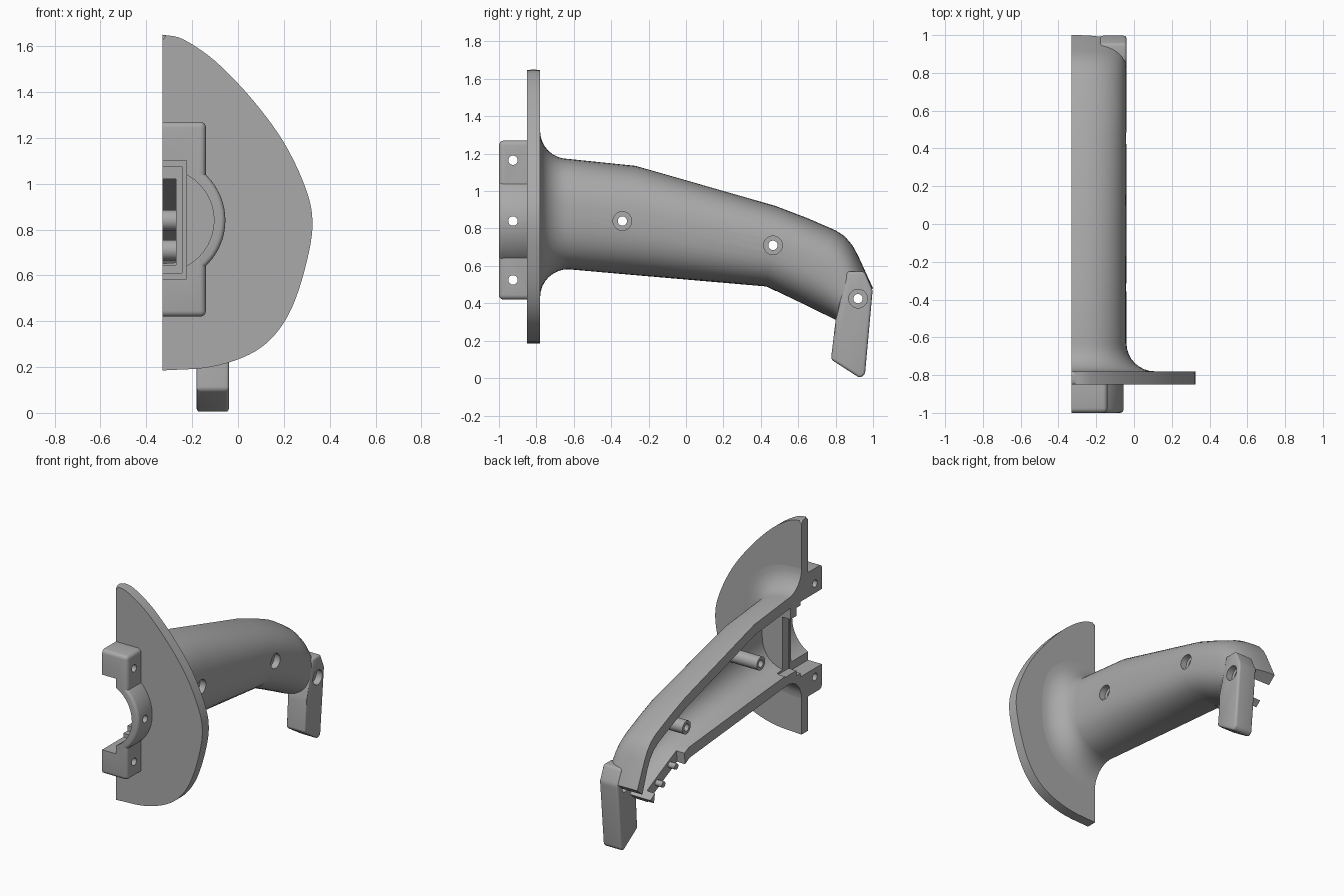
import bpy, bmesh, math
from mathutils import Vector, Matrix

if "Cube" in bpy.data.objects:
    bpy.data.objects.remove(bpy.data.objects["Cube"])

SPLIT = -0.33      # plane where the two handle halves meet
AXIS_Z = 0.84      # height of the bore axis

grey = bpy.data.materials.new("plain grey")
grey.use_nodes = True
grey.diffuse_color = (0.4, 0.4, 0.4, 1)
grey.node_tree.nodes["Principled BSDF"].inputs["Base Color"].default_value = (0.4, 0.4, 0.4, 1)


def finish(name, bm):
    bmesh.ops.recalc_face_normals(bm, faces=bm.faces)
    mesh = bpy.data.meshes.new(name)
    bm.to_mesh(mesh)
    bm.free()
    mesh.materials.append(grey)
    ob = bpy.data.objects.new(name, mesh)
    bpy.context.collection.objects.link(ob)
    return ob


def bevel(bm, edges, size, segments=4):
    bmesh.ops.bevel(bm, geom=edges, offset=size, segments=segments,
                    profile=0.5, affect='EDGES', clamp_overlap=True)


def box(name, x, y, z, round_size=0):
    bm = bmesh.new()
    bmesh.ops.create_cube(bm, size=1)
    for v in bm.verts:
        for i, (lo, hi) in enumerate((x, y, z)):
            v.co[i] = lo if v.co[i] < 0 else hi
    if round_size:
        bevel(bm, bm.edges[:], round_size)
    return finish(name, bm)


def cylinder(name, axis, center, start, end, radius, sides=32, round_size=0):
    # axis is 'X' or 'Y'; center gives the two other coordinates
    bm = bmesh.new()
    mid = (start + end) / 2
    if axis == 'X':
        place = Matrix.Translation((mid, *center)) @ Matrix.Rotation(math.pi / 2, 4, 'Y')
    else:
        place = Matrix.Translation((center[0], mid, center[1])) @ Matrix.Rotation(math.pi / 2, 4, 'X')
    bmesh.ops.create_cone(bm, cap_ends=True, segments=sides, radius1=radius,
                          radius2=radius, depth=end - start, matrix=place)
    if round_size:
        bevel(bm, [e for e in bm.edges if any(len(f.verts) > 4 for f in e.link_faces)], round_size)
    return finish(name, bm)


def prism(name, points, axis, lo, hi, round_size=0, caps_only=False):
    # points are (y, z) for axis X and (x, z) for axis Y
    bm = bmesh.new()
    make = (lambda p, d: (d, p[0], p[1])) if axis == 'X' else (lambda p, d: (p[0], d, p[1]))
    rings = [[bm.verts.new(make(p, d)) for p in points] for d in (lo, hi)]
    caps = [bm.faces.new(r) for r in rings]
    n = len(points)
    for i in range(n):
        j = (i + 1) % n
        bm.faces.new((rings[0][i], rings[0][j], rings[1][j], rings[1][i]))
    if round_size:
        edges = {e for f in caps for e in f.edges} if caps_only else bm.edges
        bevel(bm, list(edges), round_size)
    return finish(name, bm)


def loft(name, sections, shrink=0.0, steps=28):
    # each section: top (y, z), bottom (y, z), width; rounded half oval
    bm = bmesh.new()
    rings = []
    for top, bottom, width in sections:
        top, bottom = Vector(top), Vector(bottom)
        mid, half = (top + bottom) / 2, (top - bottom) / 2
        half = half * (1 - shrink / half.length)
        pts = [(SPLIT - 0.1, 1)]
        for k in range(steps + 1):
            a = math.pi / 2 - math.pi * k / steps
            s = math.copysign(abs(math.sin(a)) ** 0.8, math.sin(a))
            pts.append((SPLIT + (width - shrink) * max(math.cos(a), 0) ** 0.8, s))
        pts.append((SPLIT - 0.1, -1))
        rings.append([bm.verts.new((x, *(mid + half * s))) for x, s in pts])
    for a, b in zip(rings, rings[1:]):
        for i in range(len(a)):
            j = (i + 1) % len(a)
            bm.faces.new((a[i], a[j], b[j], b[i]))
    bm.faces.new(rings[0])
    bm.faces.new(rings[-1])
    return finish(name, bm)


def smooth_path(points, steps=5):
    # Catmull-Rom curve through the points
    p = [Vector(q) for q in points]
    p = [2 * p[0] - p[1]] + p + [2 * p[-1] - p[-2]]
    out = []
    for a, b, c, d in zip(p, p[1:], p[2:], p[3:]):
        for k in range(steps):
            t = k / steps
            out.append(0.5 * (2 * b + (c - a) * t + (2 * a - 5 * b + 4 * c - d) * t * t
                              + (3 * b - a - 3 * c + d) * t ** 3))
    return out + [p[-2]]


# Hollow grip: flared root, long tapering body, bent tail
WIDTH = 0.29
FLARE = 0.15
root = [((-0.8, 1.325), (-0.8, 0.43), WIDTH + FLARE)]
for k in range(9):
    a = math.pi / 2 * k / 8
    y, grow = -0.63 - FLARE * math.cos(a), FLARE * (1 - math.sin(a))
    root.append(((y, 1.172 + grow), (y, 0.582 - grow), WIDTH + grow))
body = [((t), (b), WIDTH) for t, b in (
    ((-0.27, 1.135), (-0.3, 0.553)), ((0.48, 0.92), (0.43, 0.49)),
    ((0.65, 0.855), (0.53, 0.441)), ((0.8, 0.79), (0.62, 0.398)),
    ((0.85, 0.757), (0.68, 0.368)), ((0.89, 0.71), (0.73, 0.344)),
    ((0.92, 0.655), (0.765, 0.327)), ((1.0, 0.48), (0.8, 0.31)))]
shell = loft("grip_shell", root + body)
inner = [((-0.66, 1.172), (-0.66, 0.582), WIDTH)] + body + [((1.06, 0.34), (0.83, 0.16), WIDTH)]
cavity = loft("cavity_cutter", inner, 0.075)

# Guard plate with a rounded rim
half = smooth_path([(SPLIT, 1.65), (-0.24, 1.63), (-0.1, 1.535), (0.06, 1.37), (0.2, 1.18),
                    (0.295, 0.98), (0.325, 0.83), (0.3, 0.66), (0.24, 0.47), (0.16, 0.34),
                    (0.05, 0.255), (-0.12, 0.2), (SPLIT, 0.185)])
mirrored = [Vector((2 * SPLIT - p.x, p.y)) for p in half[-2:0:-1]]
guard = prism("guard_plate", half + mirrored, 'Y', -0.85, -0.78, 0.025, True)

# Clamp block and collar in front of the guard
block = box("mounting_block", (SPLIT - 0.2, -0.14), (-1, -0.8), (0.42, 1.27), 0.025)
collar = cylinder("mounting_collar", 'Y', (SPLIT, AXIS_Z), -1, -0.8, 0.275, 64, 0.02)

# Tail tab
tab = prism("tail_tab", [(0.8, 0.31), (0.775, 0.1), (0.93, 0), (0.957, 0.02), (0.998, 0.47),
                         (0.955, 0.57), (0.86, 0.57)], 'X', -0.18, -0.04, 0.015)

# Screw posts and locating pegs
screws = [(-0.34, 0.84), (0.465, 0.71), (0.92, 0.425)]
posts = [cylinder("screw_post", 'X', c, SPLIT, -0.075, 0.045) for c in screws[:2]]
for c in ((0.56, 0.475), (0.7, 0.405)):
    cylinder("locating_peg", 'X', c, -0.32, -0.25, 0.02, 20)

# Cutters
trim = box("split_cutter", (-2, SPLIT), (-2, 2), (-1, 3))
bore = cylinder("bore_cutter", 'Y', (SPLIT, AXIS_Z), -1.1, -0.815, 0.225, 64)
slots = [box("slot_cutter", (-0.6, x), (-1.1, y), z) for x, y, z in (
    (-0.225, -0.77, (0.585, 1.1)), (-0.245, -0.725, (0.61, 1.075)), (-0.27, -0.6, (0.645, 1.02)))]
recess = prism("recess_cutter", [(0.47, 0.3), (0.49, 0.57), (0.8, 0.43), (0.84, 0.2)], 'X', -0.6, -0.27)
screw_cuts = []
for c in screws:
    screw_cuts.append(cylinder("screw_cutter", 'X', c, -0.6, 0.1, 0.025))
    screw_cuts.append(cylinder("counterbore_cutter", 'X', c, -0.085, 0.12, 0.05))
clamp_cuts = [cylinder("clamp_hole_cutter", 'X', (-0.925, z), -0.7, 0.2, 0.025)
              for z in (0.525, AXIS_Z, 1.165)]

front_cuts = [bore] + slots
jobs = [(shell, [cavity, recess] + front_cuts + screw_cuts + [trim]),
        (guard, front_cuts + [trim]),
        (block, front_cuts + clamp_cuts + [trim]),
        (collar, front_cuts + clamp_cuts + [trim]),
        (tab, screw_cuts[4:])] + [(p, screw_cuts[:4]) for p in posts]
for ob, cutters in jobs:
    bpy.context.view_layer.objects.active = ob
    for cutter in cutters:
        mod = ob.modifiers.new("cut", 'BOOLEAN')
        mod.operation, mod.solver, mod.object = 'DIFFERENCE', 'EXACT', cutter
        bpy.ops.object.modifier_apply(modifier=mod.name)

for ob in [o for o in bpy.data.objects if "cutter" in o.name]:
    bpy.data.objects.remove(ob)

# Smooth curved faces, keep edges sharp
bpy.ops.object.select_all(action='DESELECT')
for ob in bpy.context.collection.objects:
    if ob.type == 'MESH':
        ob.select_set(True)
        bpy.context.view_layer.objects.active = ob
bpy.ops.object.shade_smooth_by_angle(angle=math.radians(30))
